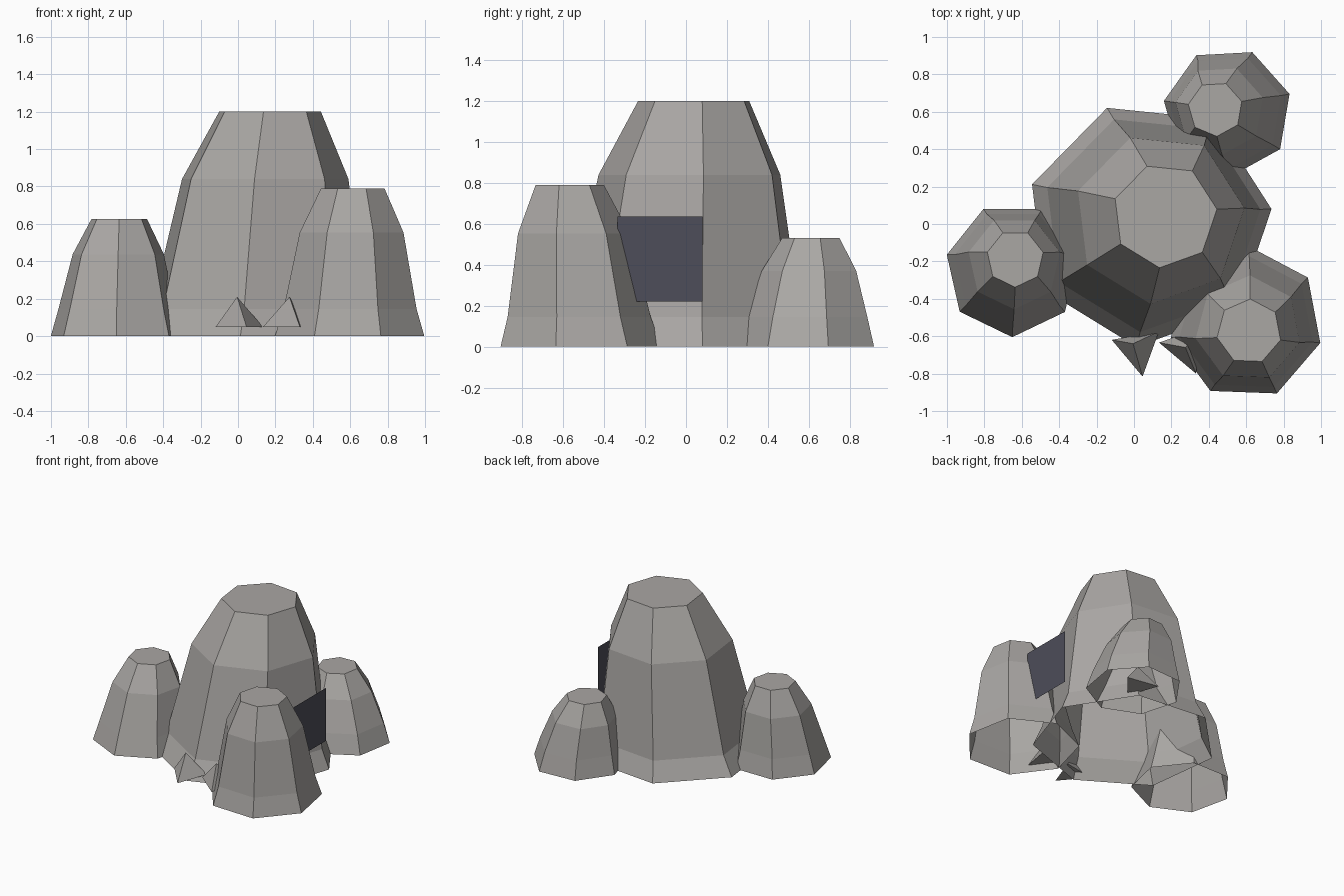
import bpy
import bmesh
import math
from mathutils import Vector

if "Cube" in bpy.data.objects:
    bpy.data.objects.remove(bpy.data.objects["Cube"])


def material(name, rgb):
    m = bpy.data.materials.new(name)
    m.diffuse_color = (*rgb, 1.0)
    m.use_nodes = True
    m.node_tree.nodes["Principled BSDF"].inputs["Base Color"].default_value = m.diffuse_color
    return m


STONE = material("warm grey stone", (0.40, 0.385, 0.37))
DARK = material("dark slate", (0.075, 0.075, 0.10))


def add_object(name, bm, mat):
    mesh = bpy.data.meshes.new(name)
    bm.to_mesh(mesh)
    bm.free()
    mesh.materials.append(mat)
    obj = bpy.data.objects.new(name, mesh)
    bpy.context.collection.objects.link(obj)
    return obj


def ring(bm, centre, radius, z, start, sides):
    return [bm.verts.new((centre[0] + radius * math.cos(math.radians(start) + 2 * math.pi * i / sides),
                          centre[1] + radius * math.sin(math.radians(start) + 2 * math.pi * i / sides), z))
            for i in range(sides)]


# Boulder: seven-sided leaning dome, flat on top and open underneath
def boulder(name, base, top, radius, height, start):
    bm = bmesh.new()
    base, top = Vector(base), Vector(top)
    levels = [(0.0, 1.0, 0.0), (0.145, 0.89, 0.15),
              (0.7 * height, 0.695, 0.65), (height, 0.425, 1.0)]
    rings = [ring(bm, base.lerp(top, lean), radius * scale, z, start, 7)
             for z, scale, lean in levels]
    for low, high in zip(rings, rings[1:]):
        for i in range(7):
            j = (i + 1) % 7
            bm.faces.new((low[i], low[j], high[j], high[i]))
    bm.faces.new(rings[-1])
    add_object(name, bm, STONE)


boulder("main_boulder", (0.08, 0.0), (0.165, 0.045), 0.66, 1.20, 7)
boulder("right_boulder", (0.60, -0.53), (0.615, -0.575), 0.41, 0.79, -15)
boulder("left_boulder", (-0.65, -0.245), (-0.635, -0.185), 0.36, 0.625, 167)
boulder("back_boulder", (0.50, 0.60), (0.435, 0.615), 0.345, 0.53, 16)


# Shard: closed three-sided pyramid of loose rubble
def shard(name, centre, apex, start):
    bm = bmesh.new()
    foot = ring(bm, centre, 0.148, 0.05, start, 3)
    tip = bm.verts.new((*apex, 0.21))
    bm.faces.new(foot[::-1])
    for i in range(3):
        bm.faces.new((foot[i], foot[(i + 1) % 3], tip))
    add_object(name, bm, STONE)


shard("front_shard", (0.02, -0.67), (-0.005, -0.64), -80)
shard("side_shard", (0.28, -0.66), (0.275, -0.66), -70)
shard("back_shard", (0.46, 0.59), (0.46, 0.59), 20)

# Dark flat panel between the main and right boulders
bm = bmesh.new()
bm.faces.new([bm.verts.new((0.71, y, z)) for y, z in
              ((-0.335, 0.22), (0.08, 0.22), (0.08, 0.635), (-0.335, 0.635))])
add_object("cave_panel", bm, DARK)
